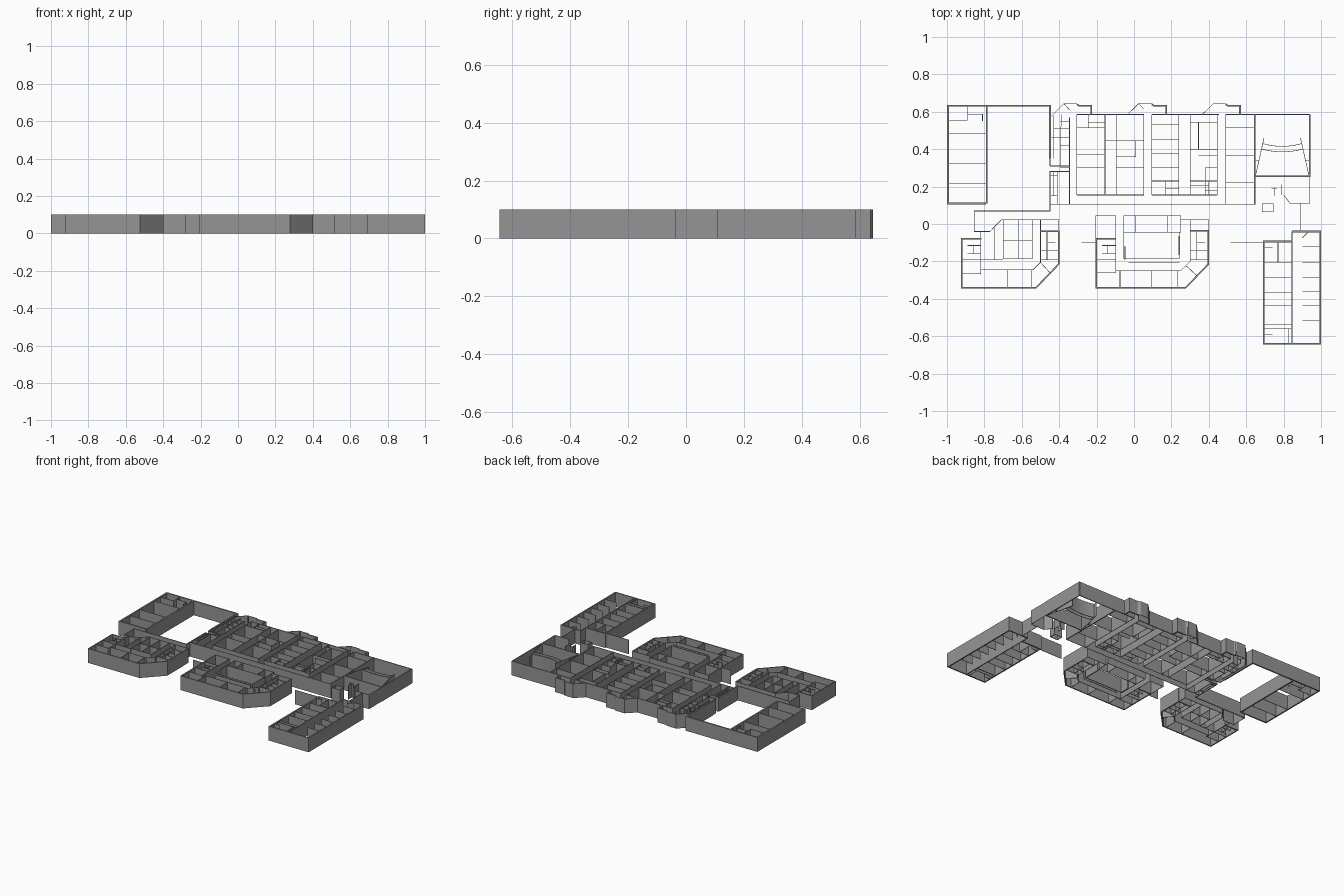
import bpy, bmesh
from math import sin, cos, radians
from mathutils import Vector

H, THIN, THICK = 0.1, 0.003, 0.01
grey = bpy.data.materials.new("dark_grey")
grey.diffuse_color = (0.3, 0.3, 0.3, 1)


def walls(name, paths, t=THIN):
    """Mitred upright walls along each plan path; a path ending on its start is closed."""
    bm = bmesh.new()
    for path in paths:
        p = [Vector(q) for q in path]
        closed = len(p) > 3 and (p[0] - p[-1]).length < 1e-6
        if closed:
            p.pop()
        n = len(p)
        rings = []
        for i, c in enumerate(p):
            dirs = []
            if closed or i > 0:
                dirs.append((c - p[i - 1]).normalized())
            if closed or i < n - 1:
                dirs.append((p[(i + 1) % n] - c).normalized())
            nor = [Vector((-d.y, d.x)) for d in dirs]
            m = sum(nor, Vector((0, 0))).normalized()
            off = m * (t / 2 / max(m.dot(nor[0]), 0.4))
            a, b = c + off, c - off
            rings.append([bm.verts.new((v.x, v.y, z)) for v, z in
                          ((a, 0), (b, 0), (b, H), (a, H))])
        for i in range(n if closed else n - 1):
            r, s = rings[i], rings[(i + 1) % n]
            for k in range(4):
                j = (k + 1) % 4
                bm.faces.new((r[k], r[j], s[j], s[k]))
        if not closed:
            bm.faces.new(rings[0][::-1])
            bm.faces.new(rings[-1])
    bmesh.ops.recalc_face_normals(bm, faces=bm.faces)
    me = bpy.data.meshes.new(name)
    bm.to_mesh(me)
    bm.free()
    me.materials.append(grey)
    ob = bpy.data.objects.new(name, me)
    bpy.context.collection.objects.link(ob)
    return ob


def hs(x0, x1, *ys):
    return [[(x0, y), (x1, y)] for y in ys]


def vs(y0, y1, *xs):
    return [[(x, y0), (x, y1)] for x in xs]


def box(x0, y0, x1, y1):
    return [[(x0, y0), (x1, y0), (x1, y1), (x0, y1), (x0, y0)]]


def arc(cx, cy, r, a0, a1, n=10):
    return [[(cx + r * cos(radians(a0 + (a1 - a0) * i / n)),
              cy + r * sin(radians(a0 + (a1 - a0) * i / n))) for i in range(n + 1)]]


# West wing and courtyard
walls("west_outer_walls", [[(-0.79, 0.11), (-0.995, 0.11), (-0.995, 0.632), (-0.449, 0.632), (-0.449, 0.35)]]
      + vs(0.11, 0.63, -0.787), THICK)
walls("west_partitions", hs(-0.99, -0.79, 0.485, 0.325, 0.215) + hs(-0.99, -0.89, 0.555)
      + vs(0.555, 0.63, -0.89) + [[(-0.89, 0.587), (-0.81, 0.587), (-0.81, 0.55)]])
walls("courtyard_walls", [[(-0.855, 0.07), (-0.449, 0.07), (-0.449, 0.28), (-0.345, 0.28)]], 0.006)

# Service strip between courtyard and classrooms
walls("service_rooms", vs(0.105, 0.57, -0.345) + vs(0.52, 0.585, -0.39) + vs(0.31, 0.52, -0.395)
      + hs(-0.449, -0.345, 0.31, 0.46) + hs(-0.43, -0.345, 0.51) + hs(-0.395, -0.345, 0.42, 0.3, 0.55)
      + vs(0.105, 0.28, -0.41) + hs(-0.449, -0.41, 0.15, 0.26) + vs(0.15, 0.28, -0.43)
      + vs(0.35, 0.58, -0.43) + vs(0.31, 0.35, -0.449))

# Entrance bays along the back, each closed by a straight front
walls("bay_angled_walls", [
    [(-0.449, 0.57), (-0.375, 0.644), (-0.305, 0.644)], [(-0.375, 0.644), (-0.345, 0.61)],
    [(-0.035, 0.585), (0.025, 0.644), (0.095, 0.644)], [(0.025, 0.644), (0.053, 0.615)],
    [(0.365, 0.585), (0.425, 0.644), (0.485, 0.644), (0.5, 0.635)]])
walls("bay_thick_walls", [[(x, 0.64), (x + 0.012, 0.632), (x + 0.077, 0.632), (x + 0.077, 0.585)]
                          for x in (-0.305, 0.095, 0.49)], 0.009)

# Central classrooms
walls("back_wall", hs(-0.305, 0.053, 0.585) + hs(0.095, 0.455, 0.585) + hs(0.49, 0.94, 0.585), 0.006)
walls("long_corridor_wall", hs(-0.449, 0.645, 0.105))
for n, (x0, x1, y0, ys) in enumerate([
        (-0.305, -0.155, 0.155, (0.515, 0.37, 0.30)), (-0.095, 0.053, 0.155, (0.445, 0.30)),
        (0.095, 0.24, 0.155, (0.53, 0.45, 0.375, 0.30, 0.23)), (0.30, 0.445, 0.155, (0.545, 0.40)),
        (0.49, 0.645, 0.105, (0.515, 0.365, 0.22))]):
    walls(f"classroom_block_{n + 1}", vs(y0, 0.585, x0, x1) + hs(x0, x1, y0, *ys))
walls("classroom_small_rooms", hs(-0.245, -0.155, 0.545) + vs(0.515, 0.585, -0.245)
      + hs(-0.155, -0.095, 0.155, 0.445) + hs(-0.095, 0.01, 0.36) + vs(0.36, 0.445, 0.01)
      + vs(0.155, 0.23, 0.17) + hs(0.17, 0.24, 0.19) + hs(0.24, 0.30, 0.155))
walls("wash_rooms", vs(0.40, 0.545, 0.345) + vs(0.155, 0.30, 0.38) + vs(0.155, 0.23, 0.40)
      + hs(0.38, 0.445, 0.30, 0.23, 0.18) + hs(0.30, 0.40, 0.205, 0.23) + hs(0.345, 0.445, 0.365))

# Auditorium
walls("auditorium_walls", [[(0.645, 0.105), (0.645, 0.585)], [(0.645, 0.255), (0.94, 0.255), (0.94, 0.585)]], 0.007)
walls("auditorium_stage", [[(0.65, 0.26), (0.695, 0.46)], [(0.935, 0.26), (0.89, 0.46)]]
      + arc(0.793, 0.78, 0.365, 253, 287) + arc(0.793, 0.80, 0.414, 254.5, 285.5)
      + hs(0.645, 0.665, 0.34) + hs(0.92, 0.94, 0.34))

# Lobby and link to the east wing
walls("lobby_walls", [[(0.94, 0.255), (0.94, 0.11), (0.835, 0.11), (0.80, 0.155)]]
      + vs(0.155, 0.21, 0.79) + vs(0.15, 0.195, 0.75) + vs(-0.04, 0.11, 0.89) + hs(0.735, 0.765, 0.19)
      + box(0.685, 0.065, 0.745, 0.108))

# East wing
walls("east_outer_walls", [[(0.845, -0.04), (0.995, -0.04), (0.995, -0.64), (0.694, -0.64), (0.694, -0.094),
                            (0.845, -0.094)]], 0.009)
walls("east_spine_wall", vs(-0.637, -0.04, 0.845), 0.006)
walls("east_partitions", hs(0.692, 0.845, -0.205, -0.285, -0.365, -0.435, -0.535, -0.56)
      + hs(0.692, 0.74, -0.125, -0.59) + hs(0.90, 0.993, -0.12, -0.205, -0.285, -0.36, -0.435, -0.515)
      + vs(-0.205, -0.092, 0.77) + vs(-0.637, -0.56, 0.825) + hs(0.515, 0.692, -0.10)
      + [[(0.90, -0.075), (0.935, -0.04)]])

# South-west pod
walls("west_pod_outer", [[(-0.815, -0.08), (-0.92, -0.08), (-0.92, -0.342), (-0.525, -0.342), (-0.402, -0.214),
                          (-0.402, -0.04), (-0.50, -0.04)]], 0.008)
walls("west_pod_inner", [[(-0.855, 0.07), (-0.855, -0.04), (-0.77, -0.04), (-0.71, 0.022), (-0.402, 0.022),
                          (-0.402, -0.04)]]
      + vs(-0.27, -0.04, -0.82) + hs(-0.92, -0.82, -0.19, -0.265) + box(-0.70, -0.185, -0.545, 0.022)
      + vs(-0.185, 0.022, -0.62) + hs(-0.70, -0.545, -0.09)
      + [[(-0.82, -0.245), (-0.54, -0.245), (-0.50, -0.205), (-0.50, 0.022)], [(-0.50, -0.205), (-0.45, -0.26)]]
      + hs(-0.82, -0.70, -0.19) + vs(-0.19, -0.02, -0.745) + vs(-0.34, -0.245, -0.675, -0.55)
      + hs(-0.50, -0.402, -0.14, -0.19) + vs(-0.19, -0.04, -0.465) + hs(-0.465, -0.42, -0.10)
      + vs(-0.16, -0.11, -0.86) + hs(-0.89, -0.82, -0.115, -0.16))

# South-centre pod
walls("centre_pod_outer", [[(-0.10, -0.08), (-0.203, -0.08), (-0.203, -0.34), (0.277, -0.34), (0.398, -0.214),
                            (0.398, -0.035), (0.30, -0.035)]], 0.008)
walls("centre_pod_inner", box(-0.205, -0.26, -0.097, 0.043) + box(-0.055, -0.045, 0.25, 0.043)
      + box(-0.055, -0.185, 0.242, -0.045) + [[(0.25, 0.022), (0.40, 0.022), (0.40, -0.035)]]
      + hs(-0.205, -0.097, -0.19) + vs(-0.045, 0.043, 0.01, 0.18) + hs(-0.03, 0.242, -0.205)
      + [[(-0.097, -0.25), (0.25, -0.25), (0.30, -0.20), (0.30, 0.022)]]
      + [[(0.28, -0.225), (0.335, -0.275)]] + vs(-0.338, -0.25, -0.075, 0.095, 0.235)
      + hs(0.30, 0.398, -0.14, -0.19) + vs(-0.19, -0.035, 0.335) + hs(0.335, 0.38, -0.10)
      + hs(-0.28, -0.205, -0.10) + vs(-0.16, -0.11, -0.14) + hs(-0.17, -0.10, -0.115, -0.16))
walls("centre_pod_court_piers", vs(-0.165, -0.065, 0.242) + vs(-0.19, -0.12, -0.05), 0.007)
